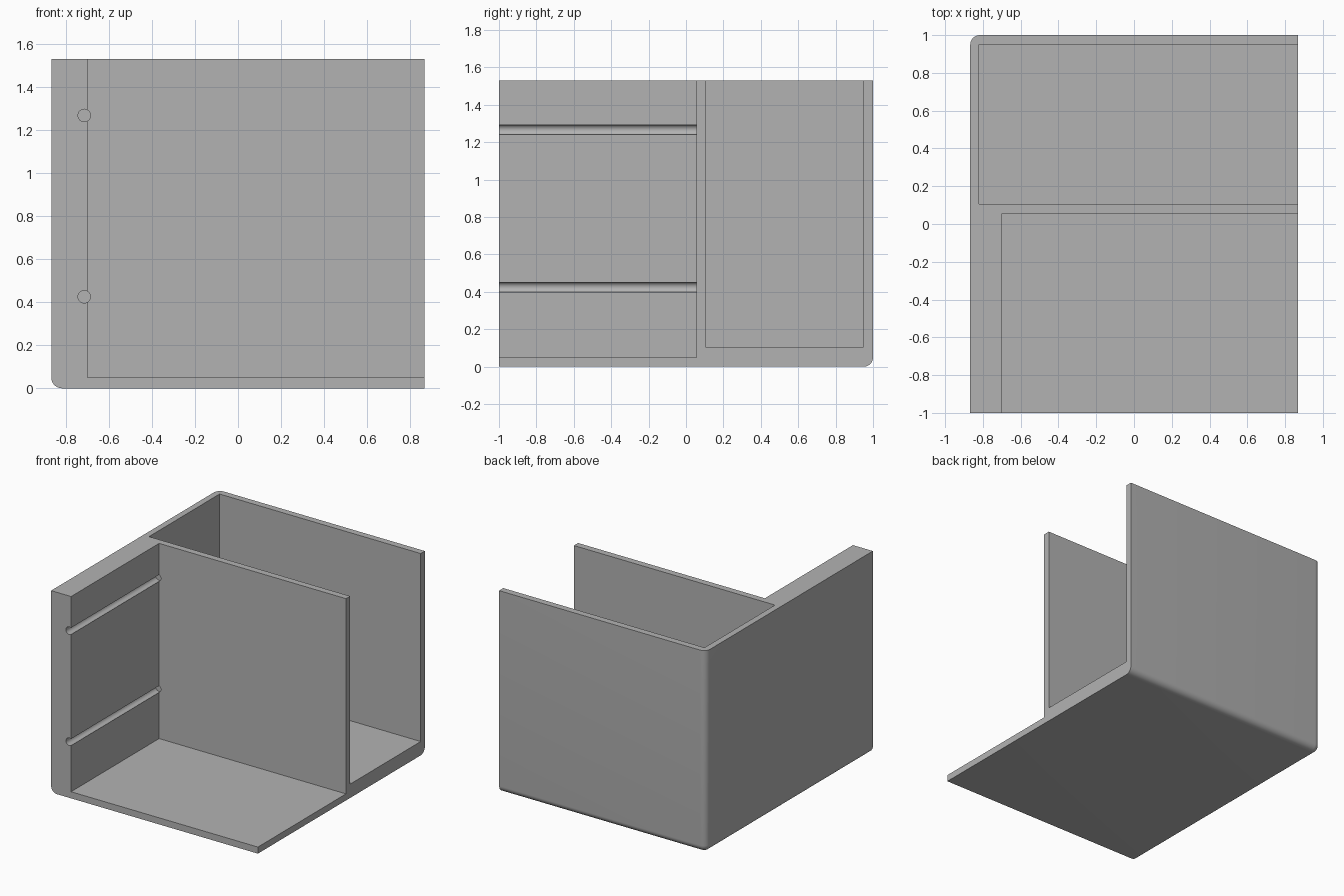
import bpy, bmesh
from math import radians
from mathutils import Vector

if "Cube" in bpy.data.objects:
    bpy.data.objects.remove(bpy.data.objects["Cube"])

HALF_X, HALF_Y, HEIGHT = 0.867, 1.0, 1.53
OVER = 0.1  # how far cutters reach past the open sides

grey = bpy.data.materials.new("grey plastic")
grey.use_nodes = True
colour = (0.45, 0.45, 0.45, 1)
grey.diffuse_color = colour
grey.node_tree.nodes["Principled BSDF"].inputs["Base Color"].default_value = colour


def box(name, low, high):
    low, high = Vector(low), Vector(high)
    bpy.ops.mesh.primitive_cube_add(size=1, location=(0, 0, 0))
    obj = bpy.context.object
    obj.name = name
    for v in obj.data.vertices:
        v.co = (low + high) / 2 + v.co * (high - low)
    return obj


def cut(target, cutter):
    mod = target.modifiers.new("cut", "BOOLEAN")
    mod.operation = "DIFFERENCE"
    mod.solver = "EXACT"
    mod.object = cutter
    bpy.context.view_layer.objects.active = target
    bpy.ops.object.modifier_apply(modifier=mod.name)
    bpy.data.objects.remove(cutter)


# Solid block, rounded on the three edges meeting at the back, right, bottom corner
body = box("open_tray", (-HALF_X, -HALF_Y, 0), (HALF_X, HALF_Y, HEIGHT))
body.data.materials.append(grey)
corner = Vector((-HALF_X, HALF_Y, 0))
bm = bmesh.new()
bm.from_mesh(body.data)
edges = [e for e in bm.edges if any((v.co - corner).length < 0.001 for v in e.verts)]
bmesh.ops.bevel(bm, geom=edges, offset=0.05, offset_type="OFFSET",
                segments=8, profile=0.5, affect="EDGES")
bm.to_mesh(body.data)
bm.free()

# Front and back compartments, open at the top and left (the front one also forward)
cut(body, box("front_compartment", (-0.70, -HALF_Y - OVER, 0.05),
              (HALF_X + OVER, 0.055, HEIGHT + OVER)))
cut(body, box("back_compartment", (-0.82, 0.105, 0.105),
              (HALF_X + OVER, 0.95, HEIGHT + OVER)))

# Two round grooves along the thick wall, ending just inside the divider
start, end = -HALF_Y - OVER, 0.075
for z in (0.425, 1.267):
    bpy.ops.mesh.primitive_cylinder_add(
        vertices=32, radius=0.029, depth=end - start,
        location=(-0.714, (start + end) / 2, z), rotation=(radians(90), 0, 0))
    cut(body, bpy.context.object)

# Smooth rounded surfaces, crisp corners
bpy.ops.object.select_all(action="DESELECT")
body.select_set(True)
bpy.context.view_layer.objects.active = body
bpy.ops.object.shade_smooth_by_angle(angle=radians(30))
